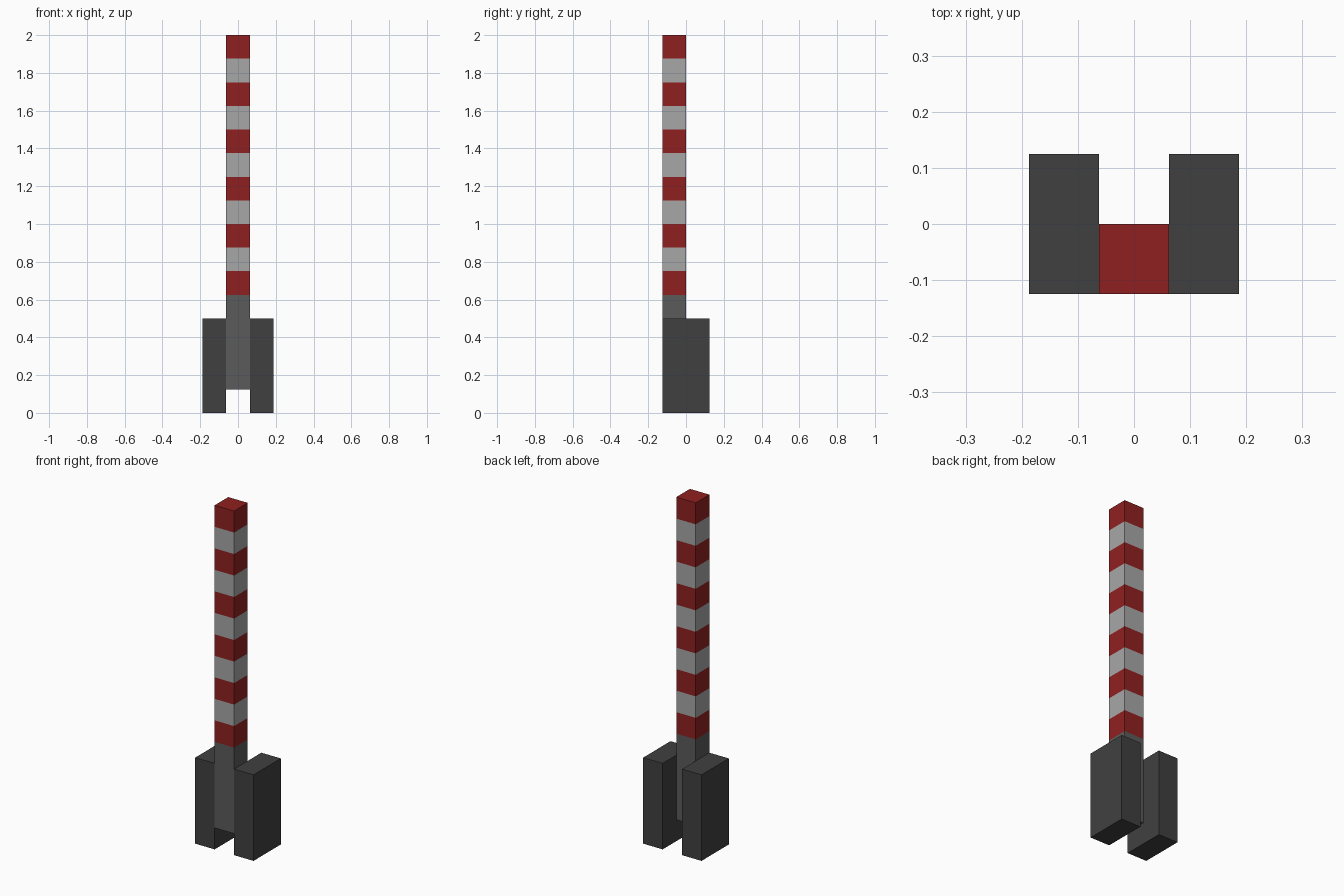
import bpy
import bmesh
from mathutils import Matrix, Vector

default = bpy.data.objects.get("Cube")
if default:
    bpy.data.objects.remove(default, do_unlink=True)

U = 0.125          # width of the pole and height of one stripe
BASE_TOP = 5 * U   # where the stripes begin


def make_material(name, rgb):
    mat = bpy.data.materials.new(name)
    mat.use_nodes = True
    color = (*rgb, 1.0)
    mat.diffuse_color = color
    mat.node_tree.nodes["Principled BSDF"].inputs["Base Color"].default_value = color
    return mat


dark_grey = make_material("dark grey", (0.051, 0.051, 0.051))
mid_grey = make_material("mid grey", (0.105, 0.105, 0.105))
red = make_material("red", (0.28, 0.0145, 0.0145))
light_grey = make_material("light grey", (0.39, 0.39, 0.39))


def make_box(name, low, high, materials, cuts=(), pick=None):
    """Box between two corners, cut at given heights and coloured by face height."""
    low, high = Vector(low), Vector(high)
    bm = bmesh.new()
    bmesh.ops.create_cube(
        bm, size=1.0,
        matrix=Matrix.Translation((low + high) / 2) @ Matrix.Diagonal((*(high - low), 1.0)))
    for z in cuts:
        bmesh.ops.bisect_plane(bm, geom=bm.verts[:] + bm.edges[:] + bm.faces[:],
                               plane_co=(0, 0, z), plane_no=(0, 0, 1))
    if pick:
        for face in bm.faces:
            face.material_index = pick(face.calc_center_median().z)
    mesh = bpy.data.meshes.new(name)
    bm.to_mesh(mesh)
    bm.free()
    for mat in materials:
        mesh.materials.append(mat)
    obj = bpy.data.objects.new(name, mesh)
    bpy.context.collection.objects.link(obj)
    return obj


def stripe_index(z):
    """Grey shaft below, then alternating red and light stripes."""
    if z < BASE_TOP:
        return 0
    stripe = min(int((z - BASE_TOP) / U), 10)
    return 1 if stripe % 2 == 0 else 2


# Striped pole, held clear of the ground by the side blocks
make_box("striped_pole", (-U / 2, -U, U), (U / 2, 0, 2.0),
         [mid_grey, red, light_grey],
         cuts=[BASE_TOP + i * U for i in range(11)], pick=stripe_index)

# Tall blocks on either side of the pole
for name, x in (("left_block", U), ("right_block", -U)):
    make_box(name, (x - U / 2, -U, 0), (x + U / 2, U, 4 * U), [dark_grey])
